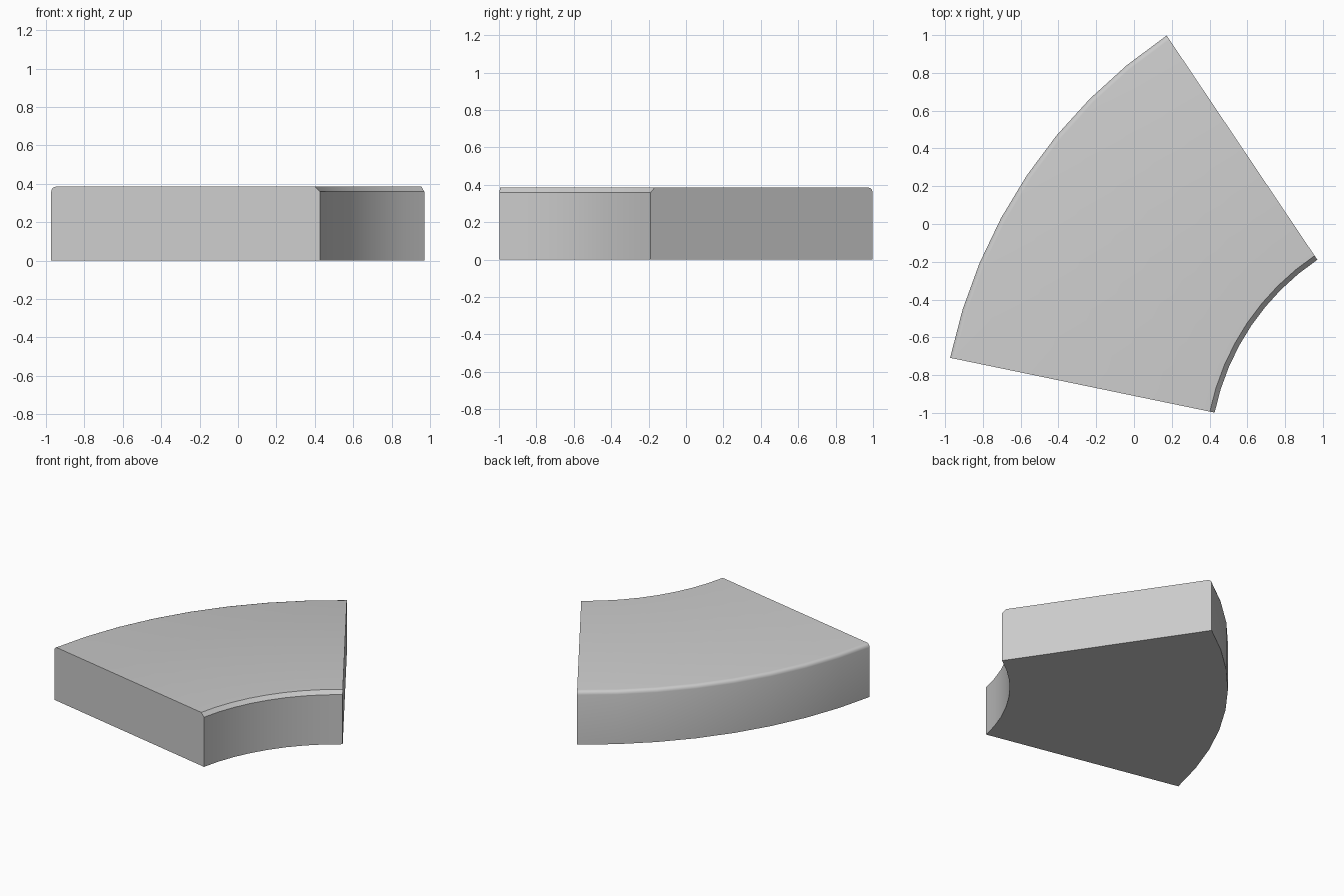
import bpy, bmesh, math
from mathutils import Vector

if "Cube" in bpy.data.objects:
    bpy.data.objects.remove(bpy.data.objects["Cube"])

CENTRE = Vector((1.69, -1.26, 0))
R_IN, R_OUT, HEIGHT, EDGE = 1.29, 2.72, 0.385, 0.026
START, END, STEPS = math.radians(123.9), math.radians(168.3), 8

# Radial cross-section: flat chamfer on the inner edge, rounded outer edge
profile = [(R_IN, 0), (R_OUT, 0)]
for i in range(4):
    a = math.radians(30 * i)
    profile.append((R_OUT - EDGE + EDGE * math.cos(a),
                    HEIGHT - EDGE + EDGE * math.sin(a)))
profile += [(R_IN + EDGE, HEIGHT), (R_IN, HEIGHT - EDGE)]

# Sweep the cross-section around the arc centre
bm = bmesh.new()
rings = []
for s in range(STEPS + 1):
    a = START + (END - START) * s / STEPS
    rings.append([bm.verts.new(CENTRE + Vector((r * math.cos(a), r * math.sin(a), z)))
                  for r, z in profile])
n = len(profile)
for r0, r1 in zip(rings, rings[1:]):
    for i in range(n):
        j = (i + 1) % n
        bm.faces.new((r0[i], r0[j], r1[j], r1[i]))

# Flat end caps
bm.faces.new(rings[0])
bm.faces.new(rings[-1])
bmesh.ops.recalc_face_normals(bm, faces=bm.faces)

mesh = bpy.data.meshes.new("curved_slab")
bm.to_mesh(mesh)
bm.free()
slab = bpy.data.objects.new("curved_slab", mesh)
bpy.context.collection.objects.link(slab)

# Smooth arcs and rounded edge, crisp chamfer and ends
bpy.context.view_layer.objects.active = slab
slab.select_set(True)
bpy.ops.object.shade_smooth_by_angle(angle=math.radians(35))
